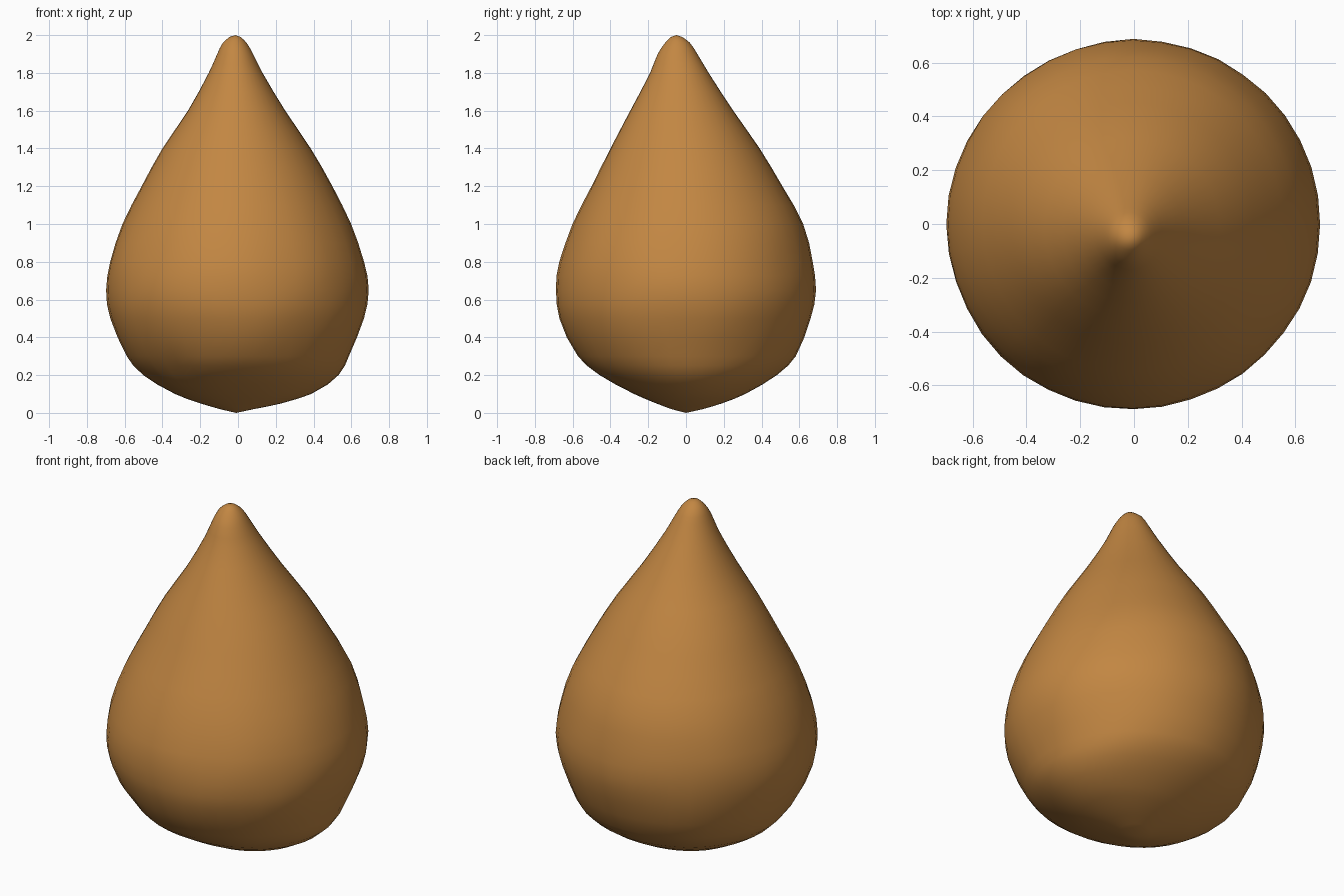
import bpy
import bmesh
from math import cos, sin, tau, exp
from mathutils import Vector, noise

cube = bpy.data.objects.get("Cube")
if cube:
    bpy.data.objects.remove(cube, do_unlink=True)

# Warm tan-brown skin
skin = bpy.data.materials.new("caramel brown")
skin.use_nodes = True
colour = (0.54, 0.24, 0.055, 1)
skin.diffuse_color = colour
skin.node_tree.nodes["Principled BSDF"].inputs["Base Color"].default_value = colour

# Outline of the drop: height, left-right limits, front-back limits
PROFILE = [
    (0.02, -.10, .08, -.08, .09), (0.05, -.20, .23, -.16, .19),
    (0.10, -.33, .39, -.28, .31), (0.20, -.50, .53, -.46, .48),
    (0.30, -.59, .59, -.57, .58), (0.50, -.675, .67, -.67, .66),
    (0.65, -.695, .69, -.69, .685), (0.80, -.68, .67, -.67, .67),
    (1.00, -.61, .60, -.60, .62), (1.20, -.51, .50, -.50, .51),
    (1.40, -.40, .385, -.40, .39), (1.60, -.265, .25, -.295, .25),
    (1.80, -.155, .13, -.19, .12), (1.90, -.11, .08, -.15, .06),
    (1.96, -.08, .045, -.11, .02), (1.99, -.045, .015, -.08, -.02),
]
SIDES = 40
DENT = Vector((-0.36, -0.40, 0.25))


def surface_point(row, angle):
    """Point on an offset oval ring, with soft hand-moulded unevenness."""
    z, x0, x1, y0, y1 = row
    out = Vector((cos(angle), sin(angle), 0))
    p = Vector(((x0 + x1) / 2 + (x1 - x0) / 2 * out.x,
                (y0 + y1) / 2 + (y1 - y0) / 2 * out.y, z))
    lump = 0.008 * noise.noise(p * 4) * max(0, min(1, (1.3 - z) * 2))
    dent = 0.025 * exp(-((p - DENT).length / 0.11) ** 2)
    return p + out * (lump - dent)


# Subdivide the profile smoothly between its key rings
def between(i, t):
    a, b, c, d = [PROFILE[max(0, min(len(PROFILE) - 1, k))]
                  for k in (i - 1, i, i + 1, i + 2)]
    h = c[0] - b[0]
    values = [b[0] + h * t]
    for k in range(1, 5):
        m0 = (c[k] - a[k]) / (c[0] - a[0]) * h
        m1 = (d[k] - b[k]) / (d[0] - b[0]) * h
        values.append(b[k] * (1 + 2 * t) * (1 - t) ** 2 + m0 * t * (1 - t) ** 2
                      + c[k] * t * t * (3 - 2 * t) - m1 * t * t * (1 - t))
    return values


rows = [between(i, t) for i in range(len(PROFILE) - 1) for t in (0, 0.5)]
rows.append(PROFILE[-1])

# Drop body: stacked rings closed by a point at each end
bm = bmesh.new()
rings = [[bm.verts.new(surface_point(r, tau * s / SIDES)) for s in range(SIDES)]
         for r in rows]
bottom = bm.verts.new((-0.01, 0, 0))
tip = bm.verts.new((-0.015, -0.05, 2))
for s in range(SIDES):
    n = (s + 1) % SIDES
    for lower, upper in zip(rings, rings[1:]):
        bm.faces.new((lower[s], lower[n], upper[n], upper[s]))
    bm.faces.new((bottom, rings[0][n], rings[0][s]))
    bm.faces.new((tip, rings[-1][s], rings[-1][n]))
for f in bm.faces:
    f.smooth = True
mesh = bpy.data.meshes.new("drop_body")
bm.to_mesh(mesh)
bm.free()
mesh.materials.append(skin)
bpy.context.collection.objects.link(bpy.data.objects.new("drop_body", mesh))
